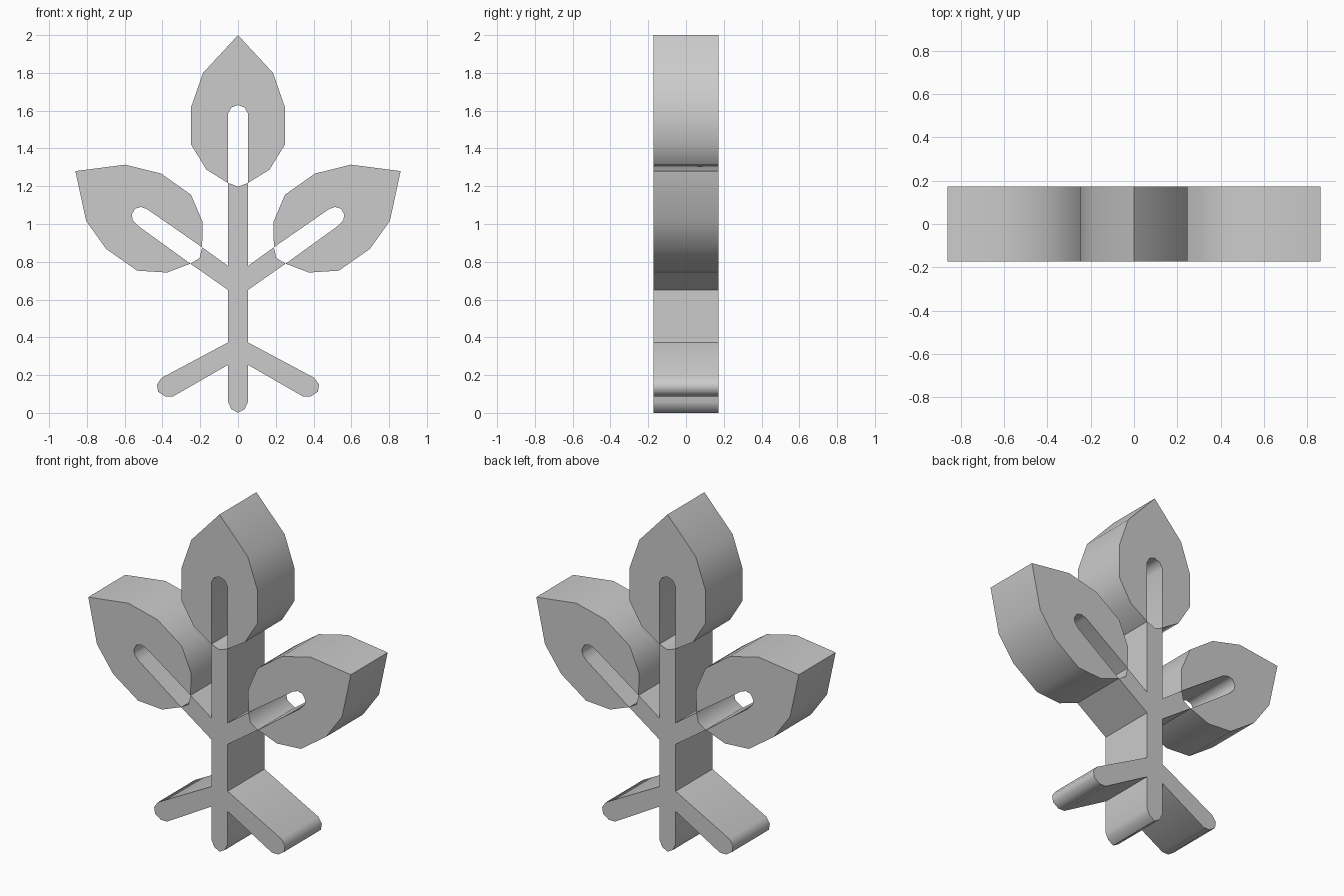
import bpy
import bmesh
import math

if "Cube" in bpy.data.objects:
    bpy.data.objects.remove(bpy.data.objects["Cube"], do_unlink=True)

HALF_DEPTH = 0.173
W = 0.053  # half width of the trunk

grey = bpy.data.materials.new("plain grey")
grey.use_nodes = True
grey.diffuse_color = (0.6, 0.6, 0.6, 1)
grey.node_tree.nodes["Principled BSDF"].inputs["Base Color"].default_value = (0.6, 0.6, 0.6, 1)


def flip(points):
    """Mirror an outline across x = 0, keeping its winding."""
    return [(-x, z) for x, z in reversed(points)]


def slab(name, outline):
    """Extrude a closed x-z outline through the full depth."""
    bm = bmesh.new()
    face = bm.faces.new([bm.verts.new((x, -HALF_DEPTH, z)) for x, z in outline])
    result = bmesh.ops.extrude_face_region(bm, geom=[face], use_keep_orig=True)
    moved = [v for v in result["geom"] if isinstance(v, bmesh.types.BMVert)]
    bmesh.ops.translate(bm, verts=moved, vec=(0, 2 * HALF_DEPTH, 0))
    bmesh.ops.recalc_face_normals(bm, faces=bm.faces)
    mesh = bpy.data.meshes.new(name)
    bm.to_mesh(mesh)
    bm.free()
    mesh.materials.append(grey)
    obj = bpy.data.objects.new(name, mesh)
    bpy.context.collection.objects.link(obj)
    bpy.ops.object.select_all(action="DESELECT")
    obj.select_set(True)
    bpy.context.view_layer.objects.active = obj
    bpy.ops.object.shade_smooth_by_angle(angle=math.radians(50))


# Trunk with roots and branches: right half from the bottom up
trunk_half = [
    (0.035, 0.02), (W, 0.058), (W, 0.254),
    # root with a rounded end
    (0.344, 0.087), (0.386, 0.087), (0.423, 0.112), (0.429, 0.15), (0.405, 0.185),
    (W, 0.373), (W, 0.651),
    # branch ending at the leaf edge
    (0.252, 0.79), (0.203, 0.82), (0.19, 0.877),
    (W, 0.778), (W, 1.217),
]
slab("trunk", [(0, 0)] + trunk_half + [(0, 1.198)] + flip(trunk_half))

# Top leaf: outer edge, then the slot left open along its vein
leaf_edge = [(W, 1.217), (0.167, 1.288), (0.248, 1.42), (0.248, 1.62), (0.185, 1.8)]
slot_edge = [(-W, 1.585), (-0.035, 1.617)]
slab("top_leaf", leaf_edge + [(0, 2)] + flip(leaf_edge)
     + slot_edge + [(0, 1.63)] + flip(slot_edge))

# Side leaves, tilted outward
side_leaf = [
    (0.252, 0.79), (0.376, 0.743), (0.534, 0.753), (0.698, 0.868), (0.804, 1.016),
    (0.861, 1.28), (0.598, 1.314), (0.407, 1.267), (0.249, 1.155), (0.187, 1.01),
    (0.19, 0.877),
    # slot
    (0.482, 1.079), (0.513, 1.09), (0.545, 1.081), (0.563, 1.05), (0.557, 1.02), (0.529, 0.99),
]
slab("left_leaf", side_leaf)
slab("right_leaf", flip(side_leaf))
